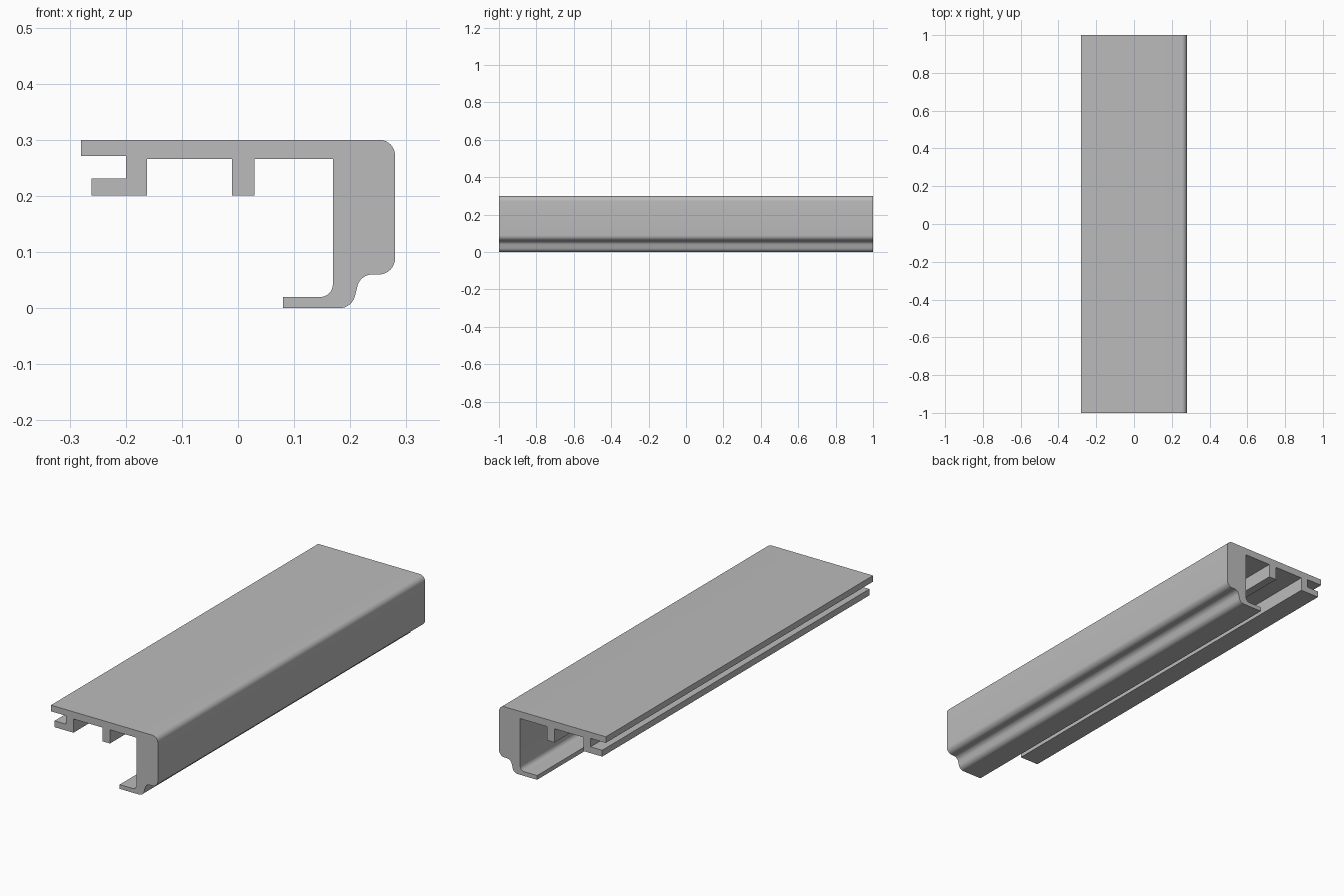
import bpy
import bmesh
from math import tan
from mathutils import Vector

default_cube = bpy.data.objects.get("Cube")
if default_cube:
    bpy.data.objects.remove(default_cube, do_unlink=True)

LENGTH = 2.0
ARC_STEPS = 8

# Cross-section corners: x, z, fillet radius
PROFILE = [
    (-0.28, 0.30, 0), (-0.28, 0.271, 0),                       # top flange edge
    (-0.20, 0.271, 0), (-0.20, 0.231, 0),                      # side groove
    (-0.261, 0.231, 0), (-0.261, 0.201, 0), (-0.162, 0.201, 0),  # groove lip
    (-0.162, 0.266, 0), (-0.011, 0.266, 0),                    # underside
    (-0.011, 0.201, 0), (0.029, 0.201, 0), (0.029, 0.266, 0),  # middle rib
    (0.169, 0.266, 0), (0.169, 0.02, 0.022),                   # inner wall
    (0.08, 0.02, 0), (0.08, 0, 0),                             # foot
    (0.203, 0, 0.028), (0.218, 0.06, 0.027),                   # ogee step
    (0.28, 0.06, 0.029), (0.28, 0.30, 0.028),                  # outer wall
]


def rounded(corners):
    """Replace each corner that has a radius by a tangent arc."""
    points = []
    for i, (x, z, radius) in enumerate(corners):
        p = Vector((x, z))
        if not radius:
            points.append(p)
            continue
        a = (Vector(corners[i - 1][:2]) - p).normalized()
        b = (Vector(corners[(i + 1) % len(corners)][:2]) - p).normalized()
        half = a.angle(b) / 2
        reach = radius / tan(half)
        centre = p + (a + b).normalized() * (reach ** 2 + radius ** 2) ** 0.5
        start, end = p + a * reach - centre, p + b * reach - centre
        sweep = start.angle(end)
        for k in range(ARC_STEPS + 1):
            t = k / ARC_STEPS
            # Chord blend pushed out to the arc with an even angular step
            f = 0.5 + tan((t - 0.5) * sweep) / (2 * tan(sweep / 2))
            points.append(centre + start.lerp(end, f).normalized() * radius)
    return points


# Extrude the section along the whole length
bm = bmesh.new()
section = [bm.verts.new((p.x, -LENGTH / 2, p.y)) for p in rounded(PROFILE)]
cap = bm.faces.new(section)
result = bmesh.ops.extrude_face_region(bm, geom=[cap], use_keep_orig=True)
moved = [g for g in result["geom"] if isinstance(g, bmesh.types.BMVert)]
bmesh.ops.translate(bm, verts=moved, vec=(0, LENGTH, 0))
bmesh.ops.recalc_face_normals(bm, faces=bm.faces)

mesh = bpy.data.meshes.new("edge_trim_profile")
bm.to_mesh(mesh)
bm.free()
trim = bpy.data.objects.new("edge_trim_profile", mesh)
bpy.context.collection.objects.link(trim)

# Plain grey finish
grey = bpy.data.materials.new("plain_grey")
grey.use_nodes = True
colour = (0.5, 0.5, 0.5, 1)
grey.diffuse_color = colour
grey.node_tree.nodes["Principled BSDF"].inputs["Base Color"].default_value = colour
mesh.materials.append(grey)

# Smooth fillets, crisp edges
bpy.ops.object.select_all(action="DESELECT")
trim.select_set(True)
bpy.context.view_layer.objects.active = trim
bpy.ops.object.shade_smooth_by_angle(angle=0.5)
